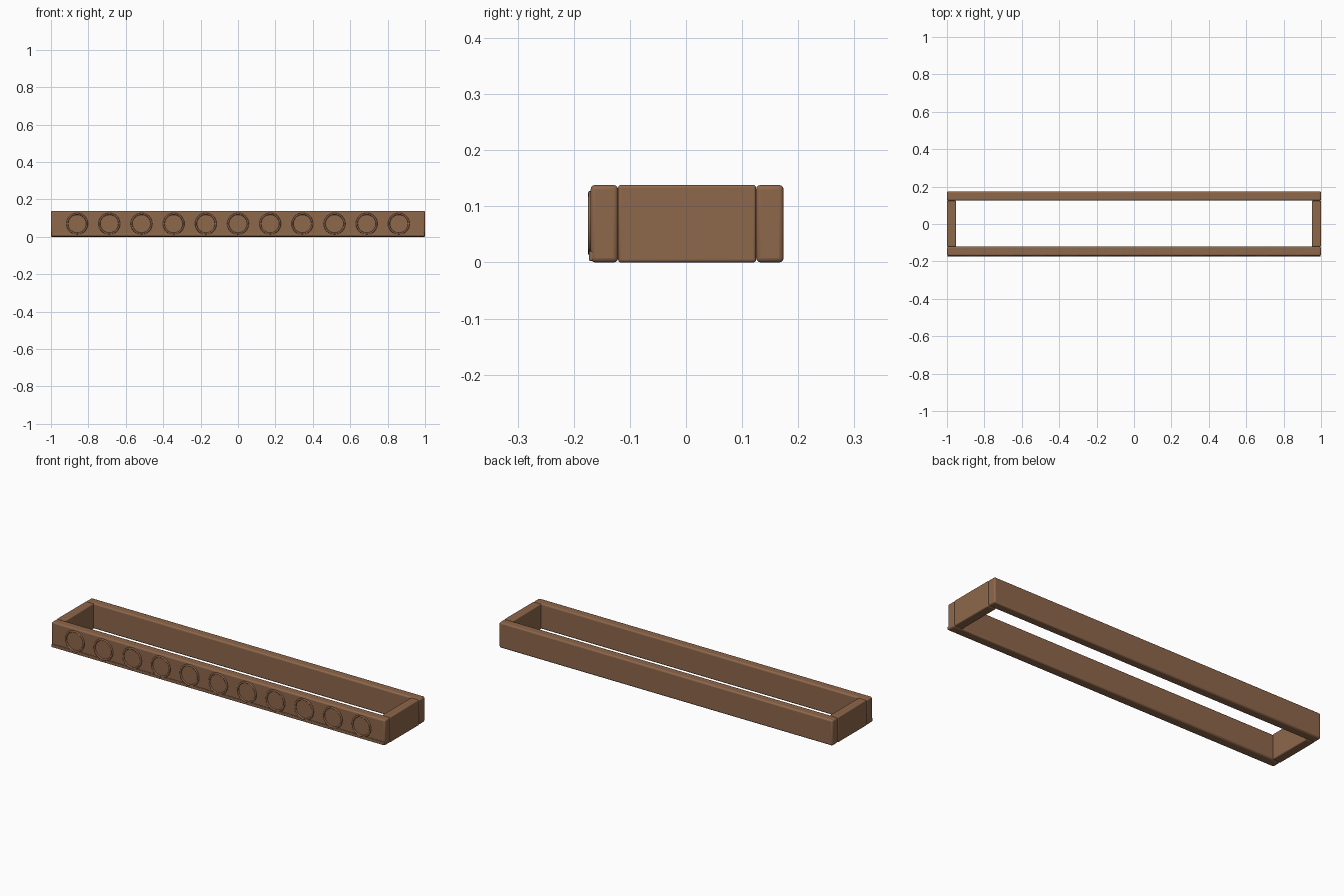
import bpy
import math

cube = bpy.data.objects.get("Cube")
if cube:
    bpy.data.objects.remove(cube, do_unlink=True)

# Single wood colour
wood = bpy.data.materials.new("brown_wood")
wood.use_nodes = True
colour = (0.27, 0.135, 0.07, 1)
wood.diffuse_color = colour
wood.node_tree.nodes["Principled BSDF"].inputs["Base Color"].default_value = colour


def finish(name):
    obj = bpy.context.object
    obj.name = name
    obj.data.materials.append(wood)
    return obj


def beam(name, low, high, bevel):
    """Rounded box between two opposite corners."""
    centre = [(a + b) / 2 for a, b in zip(low, high)]
    bpy.ops.mesh.primitive_cube_add(size=1, location=centre)
    obj = finish(name)
    obj.scale = [b - a for a, b in zip(low, high)]
    bpy.ops.object.transform_apply(location=False, rotation=False, scale=True)
    mod = obj.modifiers.new("rounded_edges", "BEVEL")
    mod.width = bevel
    mod.segments = 3
    bpy.ops.object.shade_smooth_by_angle(angle=math.radians(35))
    return obj


FRONT, BACK, WALL, TOP = -0.17, 0.174, 0.049, 0.138

# Long rails
beam("front_rail", (-1, FRONT, 0), (1, FRONT + WALL, TOP), 0.008)
beam("back_rail", (-1, BACK - WALL, 0), (1, BACK, TOP), 0.008)

# Short end rails between them
for side, name in ((-1, "right_end_rail"), (1, "left_end_rail")):
    xs = sorted((side, side * (1 - WALL)))
    beam(name, (xs[0], FRONT + WALL, 0), (xs[1], BACK - WALL, TOP), 0.005)

# Thin trim along the foot of the front
beam("front_trim", (-0.998, FRONT - 0.003, 0.003), (0.998, FRONT + 0.01, 0.02), 0.002)

# Row of carved rings on the front
for i in range(11):
    bpy.ops.mesh.primitive_torus_add(
        major_radius=0.053, minor_radius=0.005, major_segments=32, minor_segments=8,
        location=((i - 5) * 0.172, FRONT, 0.07), rotation=(math.pi / 2, 0, 0))
    finish(f"front_ring_{i + 1}")
    bpy.ops.object.shade_smooth()
